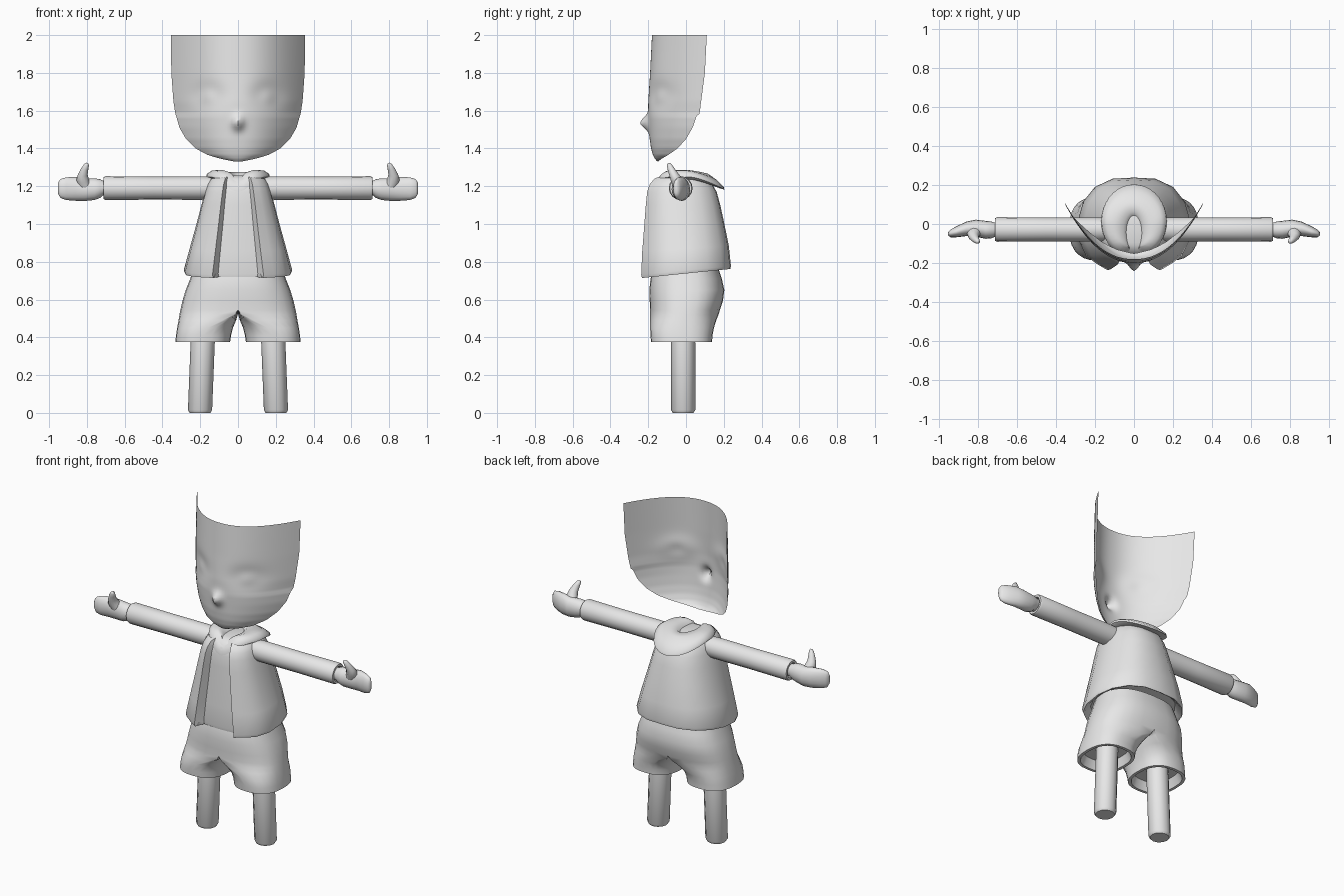
import bpy, bmesh, math
from mathutils import Vector

if "Cube" in bpy.data.objects:
    bpy.data.objects.remove(bpy.data.objects["Cube"])

GREY = bpy.data.materials.new("plain_grey")
GREY.diffuse_color = (0.8, 0.8, 0.8, 1)
GREY.use_nodes = True
GREY.node_tree.nodes["Principled BSDF"].inputs["Base Color"].default_value = GREY.diffuse_color


def finish(name, bm, mirror=False, angle=40, recalc=True):
    """Turn a bmesh into a shaded object, optionally mirrored over x = 0."""
    if recalc:
        bmesh.ops.recalc_face_normals(bm, faces=bm.faces[:])
    me = bpy.data.meshes.new(name)
    bm.to_mesh(me)
    bm.free()
    me.materials.append(GREY)
    ob = bpy.data.objects.new(name, me)
    bpy.context.collection.objects.link(ob)
    bpy.ops.object.select_all(action='DESELECT')
    ob.select_set(True)
    bpy.context.view_layer.objects.active = ob
    bpy.ops.object.shade_smooth_by_angle(angle=math.radians(angle))
    if mirror:
        mod = ob.modifiers.new("mirror", 'MIRROR')
        mod.use_clip = True
        mod.merge_threshold = 0.0005
    return ob


def loft(rings, start=True, end=True, closed=True):
    """Skin a list of point rings, with optional end caps."""
    bm = bmesh.new()
    vs = [[bm.verts.new(p) for p in r] for r in rings]
    n = len(vs[0])
    for a, b in zip(vs, vs[1:]):
        for i in range(n if closed else n - 1):
            j = (i + 1) % n
            bm.faces.new((a[i], a[j], b[j], b[i]))
    if start:
        bm.faces.new(vs[0][::-1])
    if end:
        bm.faces.new(vs[-1])
    return bm


def oval(c, u, v, n=16):
    """Ellipse around c with half axes u and v."""
    c, u, v = Vector(c), Vector(u), Vector(v)
    return [c + u * math.cos(2 * math.pi * i / n) + v * math.sin(2 * math.pi * i / n)
            for i in range(n)]


def table(rows, t):
    """Linear lookup in rows keyed by their first value."""
    for a, b in zip(rows, rows[1:]):
        if t <= b[0]:
            k = (t - a[0]) / (b[0] - a[0])
            return [p + (q - p) * k for p, q in zip(a[1:], b[1:])]
    return rows[-1][1:]


def bump(dx, dz, sx, sz):
    return math.exp(-(dx / sx) ** 2 - (dz / sz) ** 2)


# Face: open curved mask; rows are height, half width, front y, edge y
FACE = [(1.33, .015, -.15, -.149), (1.345, .09, -.165, -.13), (1.365, .16, -.175, -.095),
        (1.40, .225, -.185, -.045), (1.45, .275, -.192, .0), (1.51, .31, -.196, .035),
        (1.57, .327, -.2, .055), (1.585, .332, -.2, .072), (1.65, .342, -.2, .08),
        (1.8, .353, -.19, .1), (2.0, .355, -.18, .11)]
rings = []
for r in range(49):
    z = 1.33 + .67 * (r / 48) ** 1.4
    w, yf, ye = table(FACE, z)
    row = []
    for c in range(-20, 21):
        u = c / 20
        x = w * u
        y = yf + (ye - yf) * abs(u) ** 2.2
        y -= .045 * bump(x, z - 1.535, .028, .035)                # nose
        ax = abs(x) - .16
        y += .026 * bump(ax, z - 1.68, .075, .06)                 # eye socket
        y -= .018 * bump(ax, z - 1.675, .045, .04)                # eye bulge
        row.append((x, y, z))
    rings.append(row)
finish("face", loft(rings, False, False, closed=False), recalc=False)

# Shirt: hem outline with two front flaps, lofted up to the shoulders
half = [(.0, -.195), (.06, -.193), (.105, -.188), (.135, -.237), (.19, -.205), (.245, -.165),
        (.28, -.09), (.287, .02), (.26, .115), (.2, .19), (.11, .232), (.0, .238)]
outline = half + [(-x, y) for x, y in half[-2:0:-1]]
SHIRT = [(.775, .84, .84, 0), (.742, .93, .95, 0), (.738, .98, .985, 0), (.755, 1, 1, 0),
         (.87, .89, .965, -.003), (1.0, .765, .89, -.01), (1.1, .675, .83, -.016),
         (1.17, .61, .775, -.022), (1.21, .565, .70, -.026), (1.24, .50, .58, -.03),
         (1.257, .38, .40, -.03)]
rings = []
for z, sx, sy, oy in SHIRT:
    slope = .1 * max(0, (1.1 - z) / .36)
    rings.append([(x * sx, y * sy + oy, z + slope * y) for x, y in outline])
finish("shirt", loft(rings), angle=35)

# Collar: wide flat ring around the neck slit, drooping at the back and at the front point
# columns: half width, centre y, half depth, side z, back drop, front drop
COLLAR = [(.02, -.05, .06, 1.2, 0, .03), (.03, -.05, .08, 1.245, 0, .04),
          (.055, -.035, .1, 1.275, 0, .045), (.1, -.01, .125, 1.287, .02, .05),
          (.14, .005, .16, 1.282, .05, .06), (.165, .015, .185, 1.265, .07, .07),
          (.168, .015, .188, 1.25, .068, .08), (.15, .012, .17, 1.238, .05, .07),
          (.09, 0, .11, 1.235, .02, .04)]
rings = []
for w, yc, d, z, back, front in COLLAR:
    ring = []
    for i in range(36):
        t = 2 * math.pi * i / 36
        c, s = math.cos(t), math.sin(t)
        drop = back * max(s, 0) ** 1.5 + front * max(-s, 0) ** 7
        ring.append((w * c, yc + d * s, z - drop))
    rings.append(ring)
finish("collar", loft(rings, True, False), angle=50)

# Shorts: one half, blending from a half oval at the hips to a full oval at the hem
# columns: z, blend, half width, front y, back y, leg inner x, leg outer x
SHORTS = [(.77, 0, .235, -.17, .17, 0, .235), (.71, 0, .253, -.188, .19, 0, .25),
          (.65, 0, .277, -.194, .203, 0, .28), (.59, 0, .295, -.192, .195, 0, .3),
          (.545, 0, .305, -.19, .18, 0, .305), (.52, .12, .31, -.19, .172, .01, .31),
          (.49, .5, .315, -.19, .16, .02, .315), (.45, .9, .322, -.19, .148, .03, .322),
          (.41, 1, .328, -.188, .14, .037, .328), (.375, 1, .332, -.185, .138, .042, .332),
          (.375, 1, .315, -.168, .12, .06, .315), (.43, 1, .295, -.15, .1, .075, .295)]
N = 28
rings = []
for z, k, w, yf, yb, xi, xo in SHORTS:
    yc, d = (yf + yb) / 2, (yb - yf) / 2
    xc, a = (xi + xo) / 2, (xo - xi) / 2
    ring = []
    for i in range(N):
        t = -math.pi / 2 + 2 * math.pi * i / N
        c, s = math.cos(t), math.sin(t)
        sq = lambda v: math.copysign(abs(v) ** .8, v)
        if i <= N // 2:
            up = (w * max(sq(c), 0), yc + d * sq(s))
        else:
            up = (0, yc + d * s)
        if i in (0, N // 2):
            up = (0, up[1])
        low = (xc + a * sq(c), yc + d * sq(s))
        ring.append((up[0] + (low[0] - up[0]) * k, up[1] + (low[1] - up[1]) * k, z))
    rings.append(ring)
bm = loft(rings, False, True)
inner = [f for f in bm.faces if all(abs(v.co.x) < 1e-4 for v in f.verts)]
bmesh.ops.delete(bm, geom=inner, context='FACES')
finish("shorts", bm, mirror=True, angle=45)

# Legs: plain posts, slightly splayed, with a softened foot end
LEG = [(.5, .183, .063), (.37, .187, .064), (.015, .201, .064), (.0, .201, .055)]
finish("leg", loft([oval((x, -.015, z), (r, 0, 0), (0, r, 0), 12) for z, x, r in LEG]),
       mirror=True)

# Sleeves: straight tubes with a recessed cuff
SLEEVE = [(.08, .058), (.2, .062), (.45, .061), (.7, .063), (.712, .058), (.712, .045), (.69, .04)]
finish("sleeve", loft([oval((x, -.028, 1.19), (0, r, 0), (0, 0, r)) for x, r in SLEEVE]),
       mirror=True)

# Hands: flattened mitten; columns are x, centre y, centre z, half thickness, half height
HAND = [(.69, -.03, 1.19, .036, .036), (.718, -.03, 1.19, .038, .04), (.73, -.03, 1.188, .043, .05),
        (.76, -.03, 1.184, .046, .057), (.81, -.022, 1.182, .044, .06),
        (.86, -.025, 1.186, .037, .063), (.91, -.04, 1.187, .028, .06),
        (.94, -.048, 1.188, .02, .05), (.952, -.051, 1.189, .009, .03)]
finish("hand", loft([oval((x, y, z), (0, a, 0), (0, 0, b)) for x, y, z, a, b in HAND]),
       mirror=True, angle=60)

# Thumbs: short tapered digit pointing up and forward; columns are centre and radius
THUMB = [(.80, -.03, 1.19, .036), (.822, -.05, 1.232, .034), (.822, -.066, 1.262, .026),
         (.812, -.08, 1.292, .02), (.803, -.09, 1.314, .014), (.8, -.094, 1.322, .006)]
finish("thumb", loft([oval((x, y, z), (r, 0, 0), (0, r * .8, r * .4), 12) for x, y, z, r in THUMB]),
       mirror=True, angle=60)
